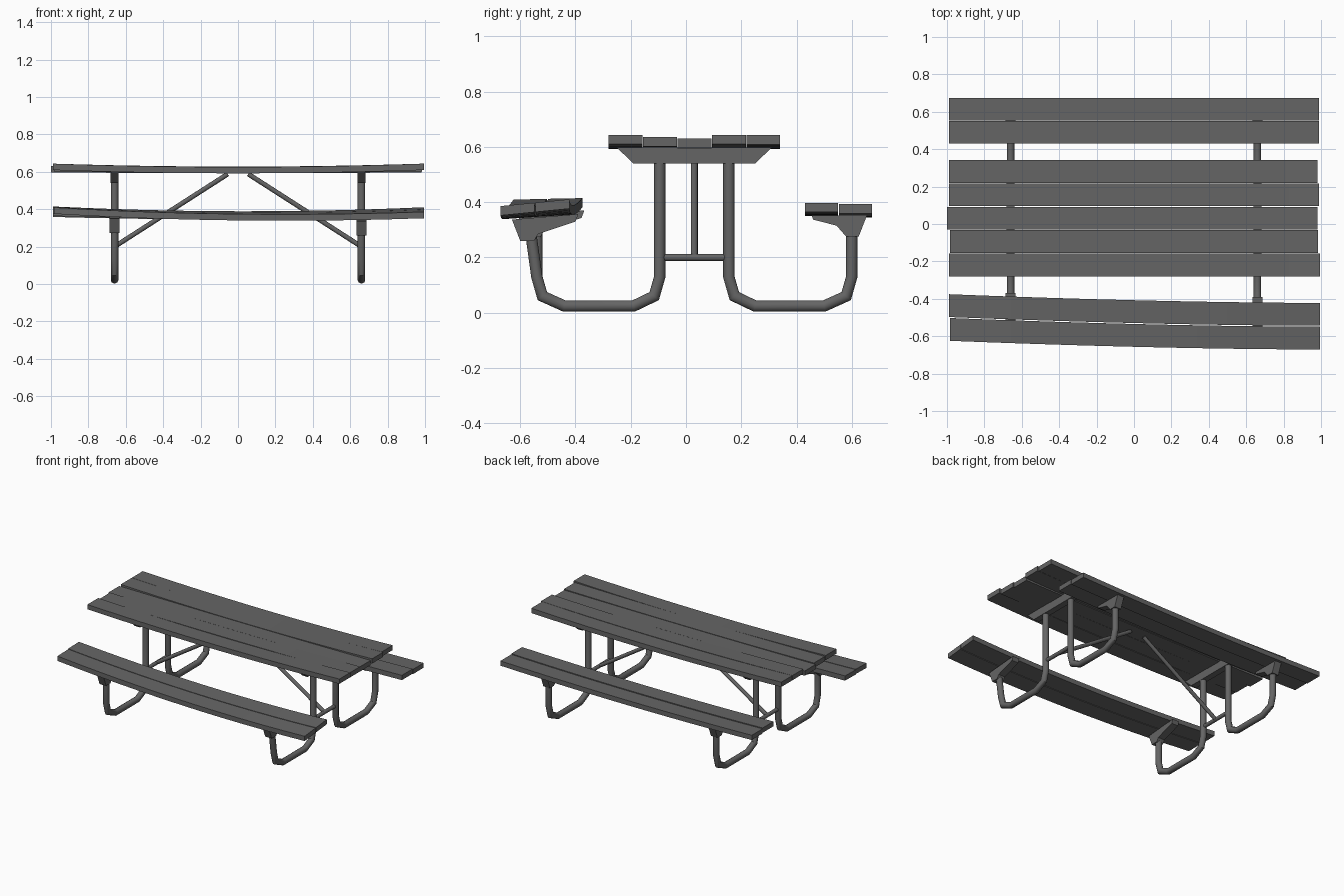
import bpy
import bmesh
from mathutils import Vector

cube = bpy.data.objects.get("Cube")
if cube:
    bpy.data.objects.remove(cube, do_unlink=True)

grey = bpy.data.materials.new("weathered grey")
grey.use_nodes = True
COLOR = (0.13, 0.13, 0.13, 1)
grey.diffuse_color = COLOR
grey.node_tree.nodes["Principled BSDF"].inputs["Base Color"].default_value = COLOR


def finish(bm, name):
    bmesh.ops.recalc_face_normals(bm, faces=bm.faces)
    mesh = bpy.data.meshes.new(name)
    bm.to_mesh(mesh)
    bm.free()
    obj = bpy.data.objects.new(name, mesh)
    bpy.context.collection.objects.link(obj)
    mesh.materials.append(grey)
    return obj


def loft(bm, rings):
    """Skin a list of closed rings and cap both ends."""
    rings = [[bm.verts.new(p) for p in ring] for ring in rings]
    n = len(rings[0])
    for a, b in zip(rings, rings[1:]):
        for i in range(n):
            j = (i + 1) % n
            bm.faces.new((a[i], a[j], b[j], b[i]))
    bm.faces.new(rings[0][::-1])
    bm.faces.new(rings[-1])


def plank(name, x0, x1, y0, y1, warp, thick=0.034, steps=12):
    """Board along x; warp(x) gives sideways shift, underside height and roll slope."""
    bm = bmesh.new()
    rings = []
    for k in range(steps + 1):
        x = x0 + (x1 - x0) * k / steps
        dy, z, roll = warp(x)
        lo, hi = z + roll * y0, z + roll * y1
        rings.append([(x, y0 + dy, lo), (x, y1 + dy, hi),
                      (x, y1 + dy, hi + thick), (x, y0 + dy, lo + thick)])
    loft(bm, rings)
    finish(bm, name)


def plate(name, x, profile, half=0.026):
    """Solid support cut to a yz profile."""
    bm = bmesh.new()
    loft(bm, [[(x + s, y, z) for y, z in profile] for s in (-half, half)])
    finish(bm, name)


def tube(name, points, radius, sides=12):
    """Mitred pipe through the points."""
    bm = bmesh.new()
    pts = [Vector(p) for p in points]
    dirs = [(b - a).normalized() for a, b in zip(pts, pts[1:])]
    normal = dirs[0].orthogonal().normalized()
    ring = []
    circle = bmesh.ops.create_circle(bm, segments=sides, radius=radius)["verts"]
    side = dirs[0].cross(normal)
    ring = [pts[0] + normal * v.co.x + side * v.co.y for v in circle]
    bm.clear()
    rings = [ring]
    for i, d in enumerate(dirs):
        # slide the ring along the segment onto the mitre plane
        nxt = dirs[i + 1] if i + 1 < len(dirs) else d
        m = (d + nxt).normalized()
        ring = [p + d * ((pts[i + 1] - p).dot(m) / d.dot(m)) for p in ring]
        rings.append(ring)
    loft(bm, rings)
    obj = finish(bm, name)
    bpy.ops.object.select_all(action="DESELECT")
    obj.select_set(True)
    bpy.context.view_layer.objects.active = obj
    bpy.ops.object.shade_smooth_by_angle(angle=0.6)


# Table top: five sagging boards (x start, x end, y start, height, sag)
boards = [(-0.99, 0.995, -0.28, 0.592, 0.018), (-0.985, 0.985, -0.155, 0.594, 0.008),
          (-1.0, 0.98, -0.03, 0.593, 0.004), (-0.99, 0.99, 0.095, 0.594, 0.016),
          (-0.99, 0.98, 0.219, 0.592, 0.018)]
for i, (x0, x1, y, z, sag) in enumerate(boards):
    plank(f"table_board_{i + 1}", x0, x1, y, y + 0.122,
          lambda x: (0, z + sag * x * x, 0))

# Back bench
for i, (y, z) in enumerate([(0.43, 0.35), (0.553, 0.345)]):
    plank(f"back_bench_board_{i + 1}", -0.99, 0.99, y, y + 0.121,
          lambda x: (0, z + 0.014 * x * x, 0))


# Front bench: warped sideways, sagging and rolled
def bench_warp(x):
    t = (1 - x) / 2
    return (-0.547 + 0.047 * t ** 1.7, 0.347 + 0.024 * (x - 0.15) ** 2, 0.06 + 0.04 * x)


plank("front_bench_inner_board", -0.99, 0.995, 0.003, 0.125, bench_warp)
plank("front_bench_outer_board", -0.985, 0.995, -0.124, -0.002, bench_warp)

# Frames at both ends
bend = [(0.6, 0.13), (0.58, 0.06), (0.5, 0.024), (0.25, 0.024),
        (0.175, 0.06), (0.155, 0.13), (0.155, 0.56)]
back_bracket = [(0.455, 0.352), (0.655, 0.352), (0.625, 0.275), (0.58, 0.275),
                (0.545, 0.315), (0.46, 0.337)]
front_bracket = [(-0.63, 0.337), (-0.6, 0.26), (-0.55, 0.26), (-0.535, 0.285),
                 (-0.4, 0.33), (-0.39, 0.357)]
for side, x, lean in (("left", 0.66, 0), ("right", -0.66, 0.022)):
    plate(f"table_bearer_{side}", x,
          [(-0.25, 0.597), (0.31, 0.597), (0.25, 0.54), (-0.19, 0.54)], 0.022)
    plate(f"back_bench_bracket_{side}", x, back_bracket)
    plate(f"front_bench_bracket_{side}", x,
          [(y + lean, z + lean * 0.6) for y, z in front_bracket])
    tube(f"back_leg_{side}", [(x, 0.6, 0.3)] + [(x, y, z) for y, z in bend], 0.021)
    # front leg mirrors the back one about the table's middle, leaning outwards
    front = [(x, 0.06 - y, z) for y, z in bend]
    tube(f"front_leg_{side}", [(x, -0.562 + lean, 0.29)] + front, 0.021)
    tube(f"cross_bar_{side}", [(x, -0.095, 0.2), (x, 0.155, 0.2)], 0.013)
    s = 1 if x > 0 else -1
    tube(f"brace_{side}", [(x, 0.03, 0.2), (s * 0.055, 0.03, 0.588)], 0.013)
